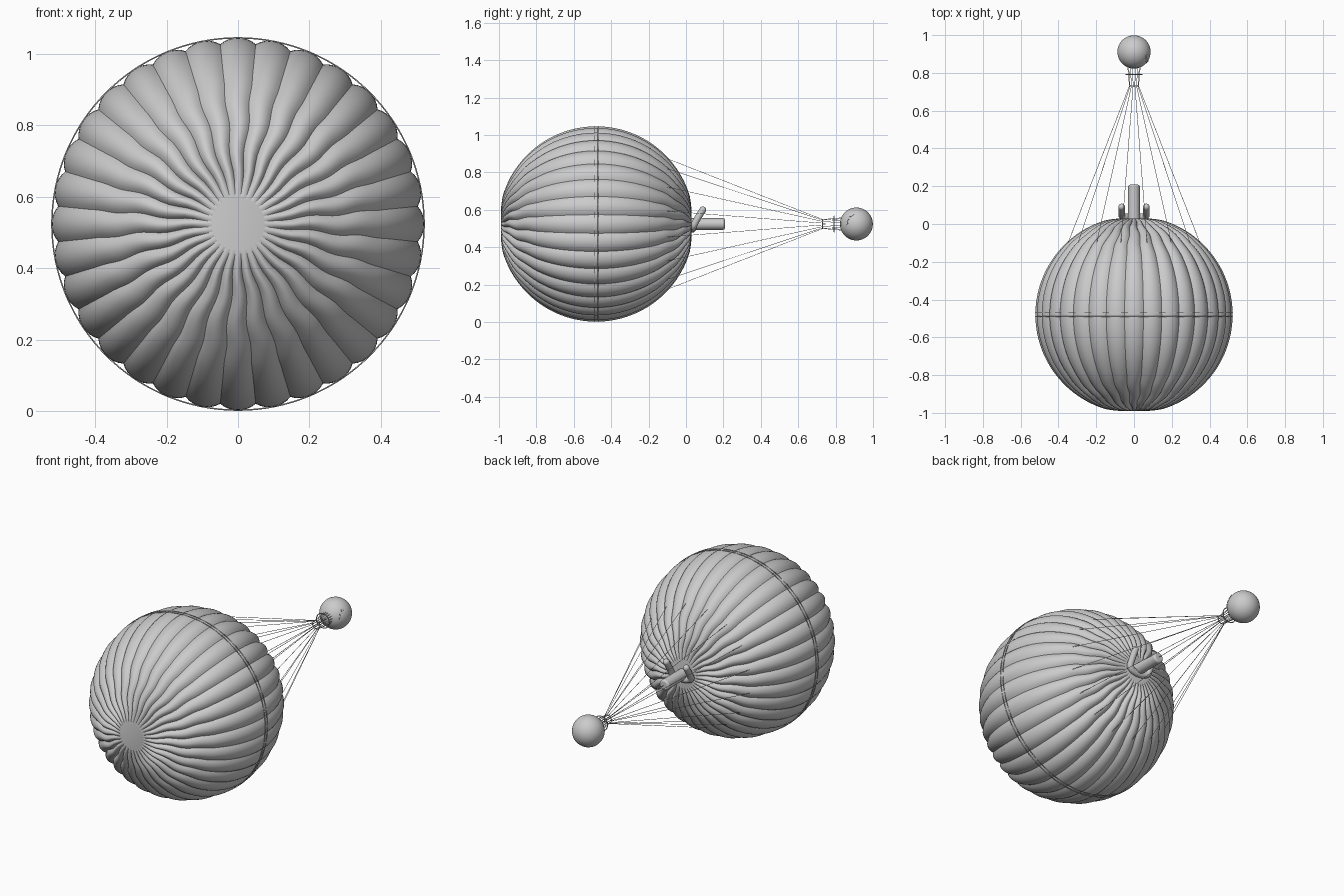
import bpy, bmesh, math
from math import sin, cos, pi
from mathutils import Vector

if "Cube" in bpy.data.objects:
    bpy.data.objects.remove(bpy.data.objects["Cube"])

CZ = 0.524                      # height of the common axis
CY, R = -0.48, 0.515            # canopy centre and radius
GORES = 32


def smooth(obj, angle=40):
    bpy.ops.object.select_all(action='DESELECT')
    obj.select_set(True)
    bpy.context.view_layer.objects.active = obj
    bpy.ops.object.shade_smooth_by_angle(angle=math.radians(angle))


def tube(name, paths, radius, cyclic=False, res=2):
    cu = bpy.data.curves.new(name, 'CURVE')
    cu.dimensions = '3D'
    cu.bevel_depth = radius
    cu.bevel_resolution = res
    cu.use_fill_caps = True
    for pts in paths:
        sp = cu.splines.new('POLY')
        sp.points.add(len(pts) - 1)
        for p, co in zip(sp.points, pts):
            p.co = (*co, 1)
        sp.use_cyclic_u = cyclic
        sp.use_smooth = True
    obj = bpy.data.objects.new(name, cu)
    bpy.context.collection.objects.link(obj)
    return obj


def circle(y, r, n=64):
    return [(r * cos(2 * pi * i / n), y, CZ + r * sin(2 * pi * i / n)) for i in range(n)]


# Fluted canopy: sphere with gores around the y axis, flat discs at both poles
bm = bmesh.new()
NS, NR = GORES * 8, 56
t0 = math.asin(0.075 / R)
rings = []
for j in range(NR + 1):
    t = t0 + (pi - 2 * t0) * j / NR
    edge = min(j, NR - j)
    ring = []
    for i in range(NS):
        a = 2 * pi * i / NS
        amp = 0.008 * min(1, edge / 3)
        wob = 0.03 * sin(edge * 0.9) * max(0, 1 - edge / 16) * min(1, edge / 3)
        rr = R + amp * (2 * abs(cos(GORES / 2 * a)) ** 0.8 - 1.1)
        ring.append(bm.verts.new((rr * sin(t) * sin(a + wob), CY - rr * cos(t),
                                  CZ + rr * sin(t) * cos(a + wob))))
    rings.append(ring)
for r0, r1 in zip(rings, rings[1:]):
    for i in range(NS):
        k = (i + 1) % NS
        bm.faces.new((r0[i], r0[k], r1[k], r1[i]))
bm.faces.new(rings[0])
bm.faces.new(rings[-1])
bmesh.ops.recalc_face_normals(bm, faces=bm.faces)
me = bpy.data.meshes.new("canopy")
bm.to_mesh(me)
bm.free()
canopy = bpy.data.objects.new("canopy", me)
bpy.context.collection.objects.link(canopy)
smooth(canopy)

# Thin reinforcing cords round the widest part
tube("equator_cords", [circle(CY - 0.01, 0.5215, 128), circle(CY + 0.01, 0.5215, 128)],
     0.002, True)

# Vent tube with a rounded end
bpy.ops.mesh.primitive_cylinder_add(vertices=32, radius=0.031, depth=0.19,
                                    location=(0, 0.113, CZ), rotation=(pi / 2, 0, 0))
vent = bpy.context.object
vent.name = "vent_tube"
bev = vent.modifiers.new("round_end", 'BEVEL')
bev.width, bev.segments = 0.01, 3
smooth(vent)

# Horseshoe handle round the vent, leaning backwards at the top
path = [(-0.065, 0.09, 0.6), (-0.065, 0.065, 0.56)]
path += [(-0.065 * cos(a), 0.045 - 0.01 * sin(a), CZ - 0.028 * sin(a))
         for a in [pi * i / 12 for i in range(13)]]
path += [(0.065, 0.065, 0.56), (0.065, 0.09, 0.6)]
tube("handle", [path], 0.018, res=4)
for s in (-1, 1):
    bpy.ops.mesh.primitive_uv_sphere_add(segments=16, ring_count=8, radius=0.018,
                                         location=(s * 0.065, 0.09, 0.6))
    bpy.context.object.name = "handle_tip"
    smooth(bpy.context.object)

# Suspension lines running from canopy to the payload
lines = []
for i in range(16):
    a = 2 * pi * (i + 0.5) / 16
    lines.append([(r * sin(a), y, CZ + r * cos(a))
                  for r, y in ((0.362, -0.115), (0.025, 0.73), (0.03, 0.79), (0.035, 0.84))])
tube("suspension_lines", lines, 0.0013, res=1)
tube("centre_line", [[(0, 0.2, CZ), (0, 0.83, CZ)]], 0.0013, res=1)
tube("gather_rings", [circle(0.73, 0.024), circle(0.792, 0.042)], 0.0028, True)

# Round payload
PC, PR = Vector((0, 0.911, CZ)), 0.088
bpy.ops.mesh.primitive_uv_sphere_add(segments=48, ring_count=24, radius=PR, location=PC)
payload = bpy.context.object
payload.name = "payload"
smooth(payload)

# Small raised studs on the payload
for d in ((0.75, -0.5, 0.3), (0.75, -0.35, 0.5), (0.8, -0.25, 0.58), (0.8, -0.6, 0.05)):
    n = Vector(d).normalized()
    bpy.ops.mesh.primitive_cylinder_add(vertices=20, radius=0.009, depth=0.004,
                                        location=PC + n * PR)
    stud = bpy.context.object
    stud.name = "payload_stud"
    stud.rotation_euler = n.to_track_quat('Z', 'Y').to_euler()
    smooth(stud)
